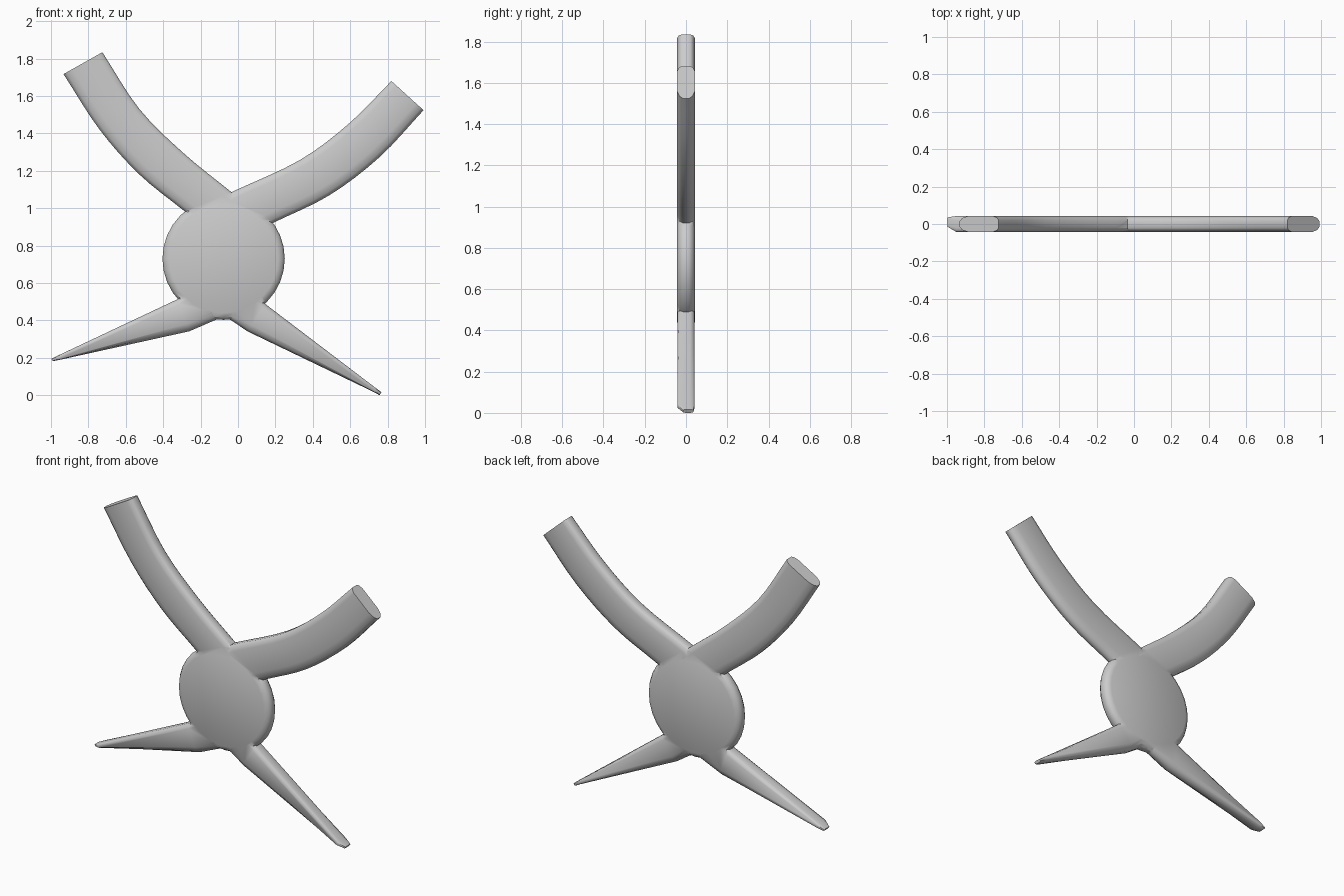
import bpy, bmesh, math
from mathutils import Vector

if "Cube" in bpy.data.objects:
    bpy.data.objects.remove(bpy.data.objects["Cube"])

HALF = 0.0435  # half thickness of the hub


def finish(bm, name):
    bmesh.ops.recalc_face_normals(bm, faces=bm.faces)
    me = bpy.data.meshes.new(name)
    bm.to_mesh(me)
    bm.free()
    ob = bpy.data.objects.new(name, me)
    bpy.context.collection.objects.link(ob)
    return ob


def skin(rings, name):
    """Bridge closed rings of points and cap both ends."""
    bm = bmesh.new()
    vs = [[bm.verts.new(p) for p in r] for r in rings]
    n = len(rings[0])
    for a, b in zip(vs, vs[1:]):
        for i in range(n):
            j = (i + 1) % n
            bm.faces.new((a[i], a[j], b[j], b[i]))
    bm.faces.new(vs[0])
    bm.faces.new(vs[-1])
    return finish(bm, name)


def smooth_path(pts, steps):
    """Catmull-Rom through the points."""
    p = [2 * pts[0] - pts[1]] + pts + [2 * pts[-1] - pts[-2]]
    out = []
    for i in range(1, len(p) - 2):
        for s in range(steps):
            t = s / steps
            a, b, c, d = p[i - 1:i + 3]
            out.append(0.5 * (2 * b + (c - a) * t + (2 * a - 5 * b + 4 * c - d) * t**2
                              + (3 * b - a - 3 * c + d) * t**3))
    return out + [pts[-1]]


# arm cross-section: across (-1 outer edge, 1 inner edge), through thickness
SECTION = [(-1, -.35), (-.85, -.75), (-.55, -1), (.7, -1), (.92, -.8), (1, -.5),
           (1, .5), (.92, .8), (.7, 1), (-.55, 1), (-.85, .75), (-1, .35)]


def arm(name, pairs, root, half, steps=1, tip=1.0):
    """Loft between an outer and an inner edge, then run into the hub."""
    outer = smooth_path([Vector(p[:2]) for p in pairs], steps)
    inner = smooth_path([Vector(p[2:]) for p in pairs], steps)
    outer += [Vector(p[:2]) for p in root]
    inner += [Vector(p[2:]) for p in root]
    rings = []
    for k, (o, i) in enumerate(zip(outer, inner)):
        h = half * (tip if k == 0 else 1)
        m, d = (o + i) / 2, (i - o) / 2
        rings.append([(m.x + d.x * u, v * h + (half - h) * .6, m.y + d.y * u) for u, v in SECTION])
    return skin(rings, name)


# round hub with softened rim
hub = skin([[(-.077 + r * math.cos(a), y, .73 + r * math.sin(a))
             for a in (2 * math.pi * i / 32 for i in range(32))]
            for r, y in ((.29, -HALF), (.315, -.033), (.327, -.015),
                         (.327, .015), (.315, .033), (.29, HALF))], "four_armed_star")

parts = [
    # broad curved upper arms
    arm("upper_left_arm",
        [(-.933, 1.717, -.725, 1.834), (-.74, 1.42, -.527, 1.53),
         (-.527, 1.18, -.286, 1.29), (-.286, .984, -.035, 1.086)],
        [(-.15, .87, .08, .98)], .0430, 4),
    arm("upper_right_arm",
        [(.992, 1.524, .82, 1.68), (.757, 1.273, .596, 1.455),
         (.49, 1.07, .33, 1.257), (.195, .925, -.035, 1.086)],
        [(.0, .8, -.2, 1.0)], .0427, 4),
    # pointed lower arms
    arm("lower_left_arm",
        [(-.99, .182, -.998, .195), (-.95, .19, -.95, .218), (-.26, .342, -.324, .513)],
        [(-.126, .40, -.15, .62), (-.05, .43, -.05, .62)], .0423, 1, .6),
    arm("lower_right_arm",
        [(.757, .0, .767, .016), (.72, .02, .728, .045), (.05, .342, .147, .487)],
        [(-.035, .40, .0, .62), (-.11, .43, -.09, .62)], .0420, 1, .6),
]

# fuse the arms into the hub
bpy.context.view_layer.objects.active = hub
hub.select_set(True)
for p in parts:
    mod = hub.modifiers.new("fuse", 'BOOLEAN')
    mod.operation = 'UNION'
    mod.solver = 'EXACT'
    mod.object = p
    bpy.ops.object.modifier_apply(modifier=mod.name)
    bpy.data.objects.remove(p)

bpy.ops.object.shade_smooth_by_angle(angle=math.radians(50))
